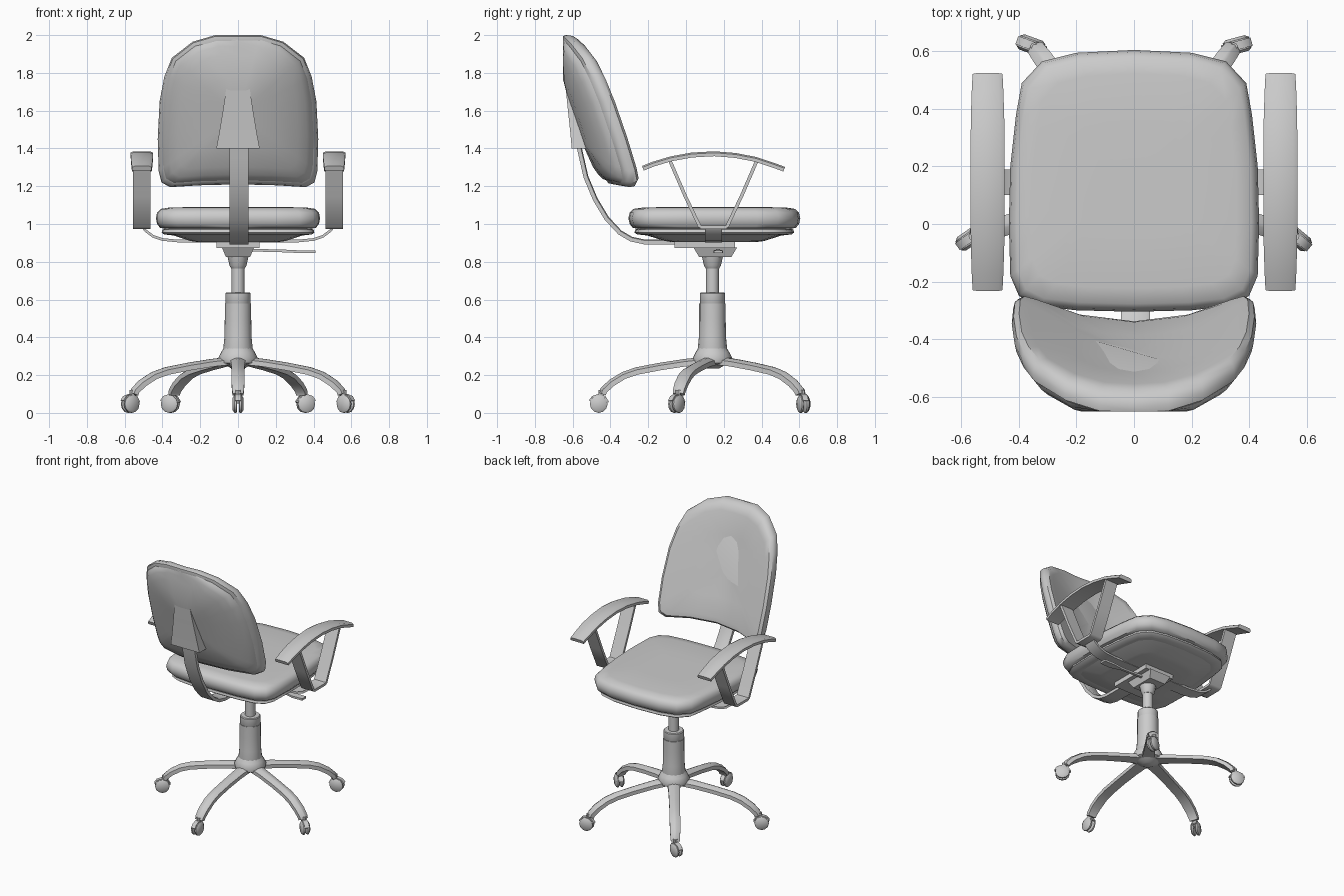
import bpy, bmesh
from math import cos, sin, pi, radians, hypot
from mathutils import Vector

cube = bpy.data.objects.get("Cube")
if cube:
    bpy.data.objects.remove(cube)

grey = bpy.data.materials.new("plain grey")
grey.use_nodes = True
grey.diffuse_color = (0.6, 0.6, 0.6, 1)
grey.node_tree.nodes["Principled BSDF"].inputs["Base Color"].default_value = grey.diffuse_color

COL_Y = 0.14   # the column stands forward of the origin


def loft(name, rings, angle=40):
    """Skin a list of equal-length rings and cap both ends."""
    bm = bmesh.new()
    vs = [[bm.verts.new(p) for p in r] for r in rings]
    n = len(vs[0])
    for a, b in zip(vs, vs[1:]):
        for i in range(n):
            j = (i + 1) % n
            bm.faces.new((a[i], a[j], b[j], b[i]))
    bm.faces.new(vs[0])
    bm.faces.new(vs[-1])
    bmesh.ops.recalc_face_normals(bm, faces=bm.faces)
    me = bpy.data.meshes.new(name)
    bm.to_mesh(me)
    bm.free()
    ob = bpy.data.objects.new(name, me)
    bpy.context.collection.objects.link(ob)
    me.materials.append(grey)
    bpy.ops.object.select_all(action='DESELECT')
    ob.select_set(True)
    bpy.context.view_layer.objects.active = ob
    bpy.ops.object.shade_smooth_by_angle(angle=radians(angle))


def lathe(name, profile, n=16, place=lambda x, y, z: (x, y + COL_Y, z)):
    """Turn (radius, height) pairs round an axis."""
    loft(name, [[place(r * cos(2 * pi * i / n), r * sin(2 * pi * i / n), z)
                 for i in range(n)] for r, z in profile])


def ribbon(name, path, width, thick, place, rounded=0.0):
    """Sweep a flat bar along (distance, height); width may vary per point."""
    rings = []
    for i, (a, z) in enumerate(path):
        p, q = path[max(i - 1, 0)], path[min(i + 1, len(path) - 1)]
        da, dz = q[0] - p[0], q[1] - p[1]
        d = hypot(da, dz)
        na, nz = -dz / d, da / d
        w = (width[i] if isinstance(width, list) else width) / 2
        t = thick / 2
        c = rounded * t
        section = [(-w, -t), (w, -t), (w, t - c), (w - 2 * c, t), (2 * c - w, t), (-w, t - c)]
        if not rounded:
            section = [(-w, -t), (w, -t), (w, t), (-w, t)]
        rings.append([place(a + na * h, s, z + nz * h) for s, h in section])
    loft(name, rings)


def mirrored(half):
    """Complete an outline given from its top centre round to its bottom centre."""
    return half + [(-x, y) for x, y in reversed(half) if x > 0]


def stack(name, levels):
    """Loft a box from (half width, back, front, height) levels."""
    loft(name, [[(-w, y0, z), (w, y0, z), (w, y1, z), (-w, y1, z)]
                for w, y0, y1, z in levels])


# Seat cushion and the two pans under it
seat = mirrored([(0, .605), (.2, .595), (.32, .565), (.39, .49), (.41, .38), (.43, .2), (.435, 0),
                 (.43, -.18), (.4, -.25), (.33, -.285), (.2, -.3), (0, -.305)])


def seat_layer(name, levels):
    loft(name, [[(x * s, .15 + (y - .15) * s, z) for x, y in seat] for s, z in levels])


seat_layer("seat_cushion", [(.86, .972), (.95, .98), (.985, 1.0), (1, 1.03), (.985, 1.06),
                            (.94, 1.08), (.82, 1.088), (.4, 1.09), (.05, 1.09)])
seat_layer("seat_rim", [(.8, .94), (.9, .945), (.93, .955), (.92, .97), (.88, .978)])
seat_layer("seat_pan", [(.5, .905), (.58, .91), (.8, .942), (.78, .95)])

# Backrest: tilted and wrapped round the sitter
back = mirrored([(0, 2.0), (.12, 2.0), (.24, 1.965), (.35, 1.88), (.39, 1.78), (.415, 1.65),
                 (.425, 1.45), (.42, 1.28), (.405, 1.22), (.36, 1.195), (.2, 1.205), (0, 1.21)])


def back_layer(name, levels):
    rings = []
    for s, w in levels:
        ring = []
        for x, z in back:
            x, z = x * s, 1.58 + (z - 1.58) * s
            y = -.32 - .32 * (z - 1.2) + .11 * (x / .42) ** 2 - w
            ring.append((x, max(y, -.652), z))
        rings.append(ring)
    loft(name, rings)


back_layer("backrest_cushion", [(.05, .01), (.5, .005), (.85, 0), (.94, .008), (.985, .03),
                                (1, .06), (.985, .085), (.93, .095)])
back_layer("backrest_shell", [(.9, .07), (.945, .09), (.92, .11), (.86, .125),
                              (.75, .14), (.45, .155), (.05, .16)])

# Bracket that holds the backrest and the curved bar below it
stack("backrest_bracket", [(.115, -.605, -.44, 1.4), (.1, -.612, -.45, 1.48),
                           (.08, -.625, -.5, 1.6), (.06, -.638, -.54, 1.73)])
ribbon("backrest_bar", [(-.575, 1.45), (-.555, 1.36), (-.53, 1.25), (-.48, 1.13), (-.42, 1.03),
                        (-.35, .955), (-.29, .92), (-.22, .905), (.05, .903)],
       .1, .026, lambda a, s, z: (s + .005, a, z), .4)

# Armrests
for side, word in ((1, "left"), (-1, "right")):
    def arm(a, s, z):
        return (side * (.509 + s), a, z)

    ribbon(word + "_arm_pad", [(-.228, 1.295), (-.17, 1.318), (-.08, 1.345), (.03, 1.365),
                               (.15, 1.372), (.26, 1.363), (.37, 1.342), (.46, 1.312), (.52, 1.29)],
           [.104, .11, .116, .118, .12, .118, .116, .11, .104], .026, arm, .6)
    ribbon(word + "_arm_strut", [(-.085, 1.335), (-.005, 1.15), (.072, .988), (.085, .982),
                                 (.205, .982), (.218, .988), (.295, 1.15), (.375, 1.335)],
           .094, .018, arm)
    ribbon(word + "_arm_bracket", [(.05, .91), (.32, .91), (.4, .918), (.45, .935),
                                   (.49, .965), (.5, .982)],
           .09, .014, lambda a, s, z: (side * a, .145 + s, z))

# Tilt mechanism and its lever
stack("mechanism_plate", [(.115, -.06, .26, .873), (.115, -.06, .26, .905)])
stack("mechanism_box", [(.064, .07, .24, .825), (.085, .04, .27, .875)])
lathe("mechanism_socket", [(.036, .765), (.045, .78), (.056, .83)], 12)
ribbon("height_lever", [(.06, .862), (.25, .857), (.33, .853), (.41, .853)],
       [.018, .018, .05, .045], .014, lambda a, s, z: (a, .17 + s, z))

# Column
lathe("gas_lift", [(.034, .6), (.034, .8)])
lathe("column_collar", [(.064, .57), (.067, .575), (.067, .633), (.062, .638)])
lathe("column_tube", [(.072, .28), (.078, .34), (.072, .4), (.07, .5), (.07, .58)])
lathe("base_hub", [(.035, .235), (.06, .25), (.1, .265), (.105, .29), (.09, .32), (.075, .345)], 20)

# Five legs with twin-wheel casters; each caster is swivelled its own way
LEG_R = .59
for k, swivel in enumerate((-90, -40, 15, 160, 215)):
    t = radians(72 * k - 90)
    ct, st = cos(t), sin(t)
    ribbon(f"leg_{k + 1}", [(.06, .275), (.15, .265), (.28, .245), (.4, .222), (.47, .198),
                            (.535, .158), (.575, .12), (.583, .1)],
           [.085, .075, .07, .07, .07, .068, .062, .058], .04,
           lambda a, s, z: (a * ct - s * st, COL_Y + a * st + s * ct, z), .7)
    cx, cy = LEG_R * ct, COL_Y + LEG_R * st
    lathe(f"caster_stem_{k + 1}", [(.014, .05), (.014, .12)], 8,
          lambda x, y, z: (cx + x, cy + y, z))
    h = Vector((cos(radians(swivel)), sin(radians(swivel)), 0))
    axle = Vector((-h.y, h.x, 0))
    hub = Vector((cx, cy, .047)) + h * .012
    for side, word in ((1, "left"), (-1, "right")):
        lathe(f"caster_{k + 1}_{word}_wheel",
              [(.04, .005), (.047, .009), (.047, .019), (.034, .028)], 12,
              lambda x, y, z: hub + h * x + Vector((0, 0, y)) + axle * z * side)
    ribbon(f"caster_hood_{k + 1}", [(.052 * cos(radians(d)), .05 * sin(radians(d)))
                                   for d in (170, 130, 90, 50, 20)],
           .03, .008, lambda a, s, z: hub + h * a + axle * s + Vector((0, 0, z)))
